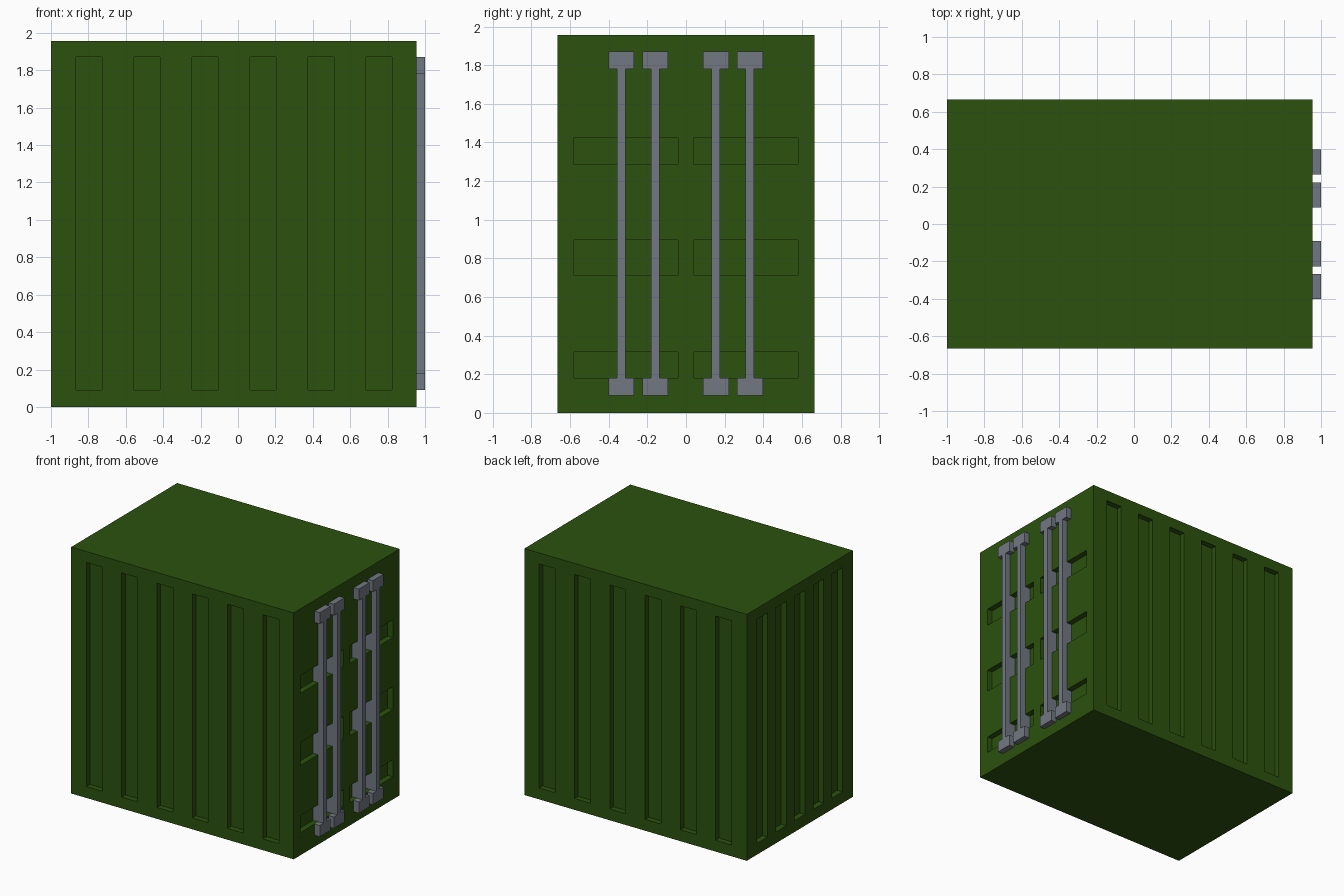
import bpy
import bmesh
from mathutils import Matrix, Vector

default = bpy.data.objects.get("Cube")
if default:
    bpy.data.objects.remove(default, do_unlink=True)

X0, X1, Y, TOP = -1.0, 0.955, 0.665, 1.957   # body extents
DEPTH = 0.045                                # recess depth
LOW, HIGH = 0.09, 1.87                       # rib and lock bar height range


def material(name, color):
    m = bpy.data.materials.new(name)
    m.use_nodes = True
    m.diffuse_color = (*color, 1)
    bsdf = next(n for n in m.node_tree.nodes if n.type == 'BSDF_PRINCIPLED')
    bsdf.inputs["Base Color"].default_value = (*color, 1)
    return m


def boxes(name, spans, mat):
    """One object made of boxes, each given as (x0, x1, y0, y1, z0, z1)."""
    bm = bmesh.new()
    for x0, x1, y0, y1, z0, z1 in spans:
        centre = Vector(((x0 + x1) / 2, (y0 + y1) / 2, (z0 + z1) / 2))
        size = Matrix.Diagonal((x1 - x0, y1 - y0, z1 - z0, 1))
        bmesh.ops.create_cube(bm, size=1, matrix=Matrix.Translation(centre) @ size)
    mesh = bpy.data.meshes.new(name)
    bm.to_mesh(mesh)
    bm.free()
    mesh.materials.append(mat)
    obj = bpy.data.objects.new(name, mesh)
    bpy.context.collection.objects.link(obj)
    return obj


green = material("dark green paint", (0.025, 0.084, 0.0044))
grey = material("grey steel", (0.168, 0.188, 0.223))

body = boxes("container_body", [(X0, X1, -Y, Y, 0, TOP)], green)

# Recesses: six on each long side, five on the plain end, six on the doors
OUT = 0.1
cuts = []
for i in range(6):
    x = -0.866 + 0.31 * i
    for s in (-1, 1):
        y0, y1 = sorted((s * (Y - DEPTH), s * (Y + OUT)))
        cuts.append((x, x + 0.14, y0, y1, LOW, HIGH))
for i in range(5):
    y = 0.235 * (i - 2)
    cuts.append((X0 - OUT, X0 + DEPTH, y - 0.065, y + 0.065, LOW, HIGH))
for z0, z1 in ((0.18, 0.315), (0.713, 0.895), (1.286, 1.427)):
    for y0, y1 in ((-0.579, -0.042), (0.042, 0.579)):
        cuts.append((X1 - DEPTH, X1 + OUT, y0, y1, z0, z1))

cutter = boxes("recess_cutter", cuts, green)
cutter.hide_render = True
mod = body.modifiers.new("recesses", 'BOOLEAN')
mod.operation = 'DIFFERENCE'
mod.solver = 'EXACT'
mod.object = cutter
bpy.context.view_layer.objects.active = body
bpy.ops.object.modifier_apply(modifier=mod.name)
bpy.data.objects.remove(cutter, do_unlink=True)

# Door lock bars: a slim rod reaching the recess floors, with a block at each end
CAP = 0.09
for n, y in enumerate((-0.335, -0.159, 0.155, 0.331), 1):
    boxes(f"lock_bar_{n}", [
        (X1 - DEPTH, 1, y - 0.022, y + 0.022, LOW + CAP, HIGH - CAP),
        (X1, 1, y - 0.067, y + 0.067, LOW, LOW + CAP),
        (X1, 1, y - 0.067, y + 0.067, HIGH - CAP, HIGH),
    ], grey)
